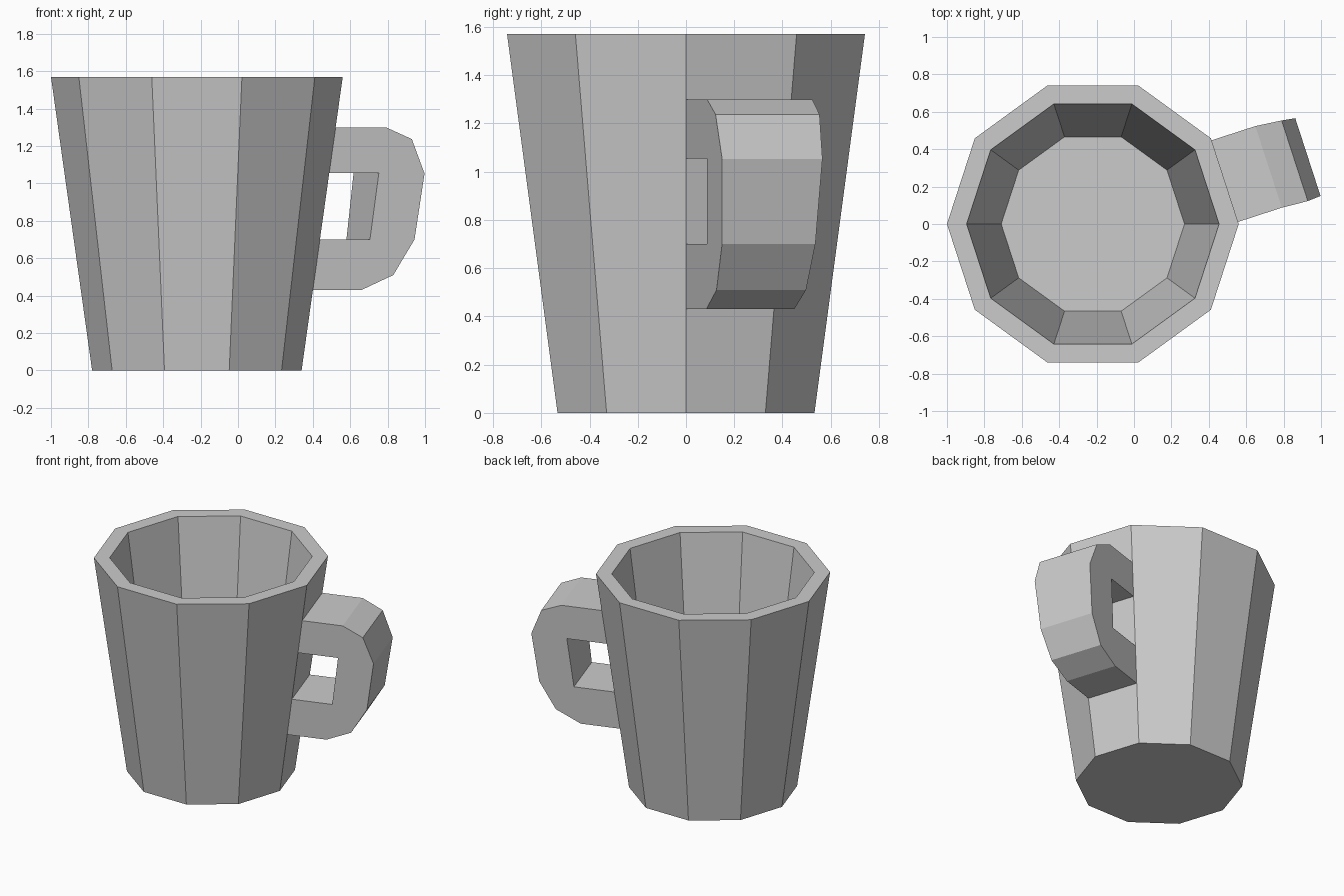
import bpy, bmesh
from math import cos, sin, pi, radians
from mathutils import Vector

if "Cube" in bpy.data.objects:
    bpy.data.objects.remove(bpy.data.objects["Cube"])

SIDES, CX, H = 10, -0.22, 1.57
R_BOTTOM, R_TOP = 0.56, 0.78


def radius(z):
    return R_BOTTOM + (R_TOP - R_BOTTOM) * z / H


def bridge(bm, a, b):
    for i in range(len(a)):
        j = (i + 1) % len(a)
        bm.faces.new((a[i], a[j], b[j], b[i]))


def finish(bm, name):
    bmesh.ops.recalc_face_normals(bm, faces=bm.faces)
    me = bpy.data.meshes.new(name)
    bm.to_mesh(me)
    bm.free()
    ob = bpy.data.objects.new(name, me)
    bpy.context.collection.objects.link(ob)
    return ob


# Cup body: tapered decagon with a thick rim and hollow inside
bm = bmesh.new()
rings = []
for r, z in [(R_BOTTOM, 0), (R_TOP, H), (0.675, H), (0.49, 0.23)]:
    rings.append([bm.verts.new((CX + r * cos(2 * pi * i / SIDES),
                                r * sin(2 * pi * i / SIDES), z))
                  for i in range(SIDES)])
for a, b in zip(rings, rings[1:]):
    bridge(bm, a, b)
bm.faces.new(rings[0])
bm.faces.new(rings[-1])
finish(bm, "cup_body")

# Handle: C-shaped outline (distance out, height, sideways drift),
# as wide as the cup side it grows from
half = radians(18)
out = Vector((cos(half), sin(half), 0))
side = Vector((-sin(half), cos(half), 0))


def base(z):
    return (radius(z) * cos(half) - 0.01, z, 0)


outline = [base(1.30), (0.988, 1.30, 0), (1.131, 1.237, -0.012),
           (1.204, 1.053, -0.015), (1.153, 0.70, -0.014),
           (1.038, 0.51, -0.009), (0.863, 0.43, 0), base(0.43),
           base(0.70), (0.907, 0.70, 0), (0.952, 1.055, 0), base(1.055)]

bm = bmesh.new()
loops = []
for s in (-1, 1):
    loops.append([bm.verts.new(Vector((CX, 0, z)) + out * u
                               + side * (v + s * radius(z) * sin(half)))
                  for u, z, v in outline])
    bm.faces.new(loops[-1])
bridge(bm, *loops)
finish(bm, "handle")
